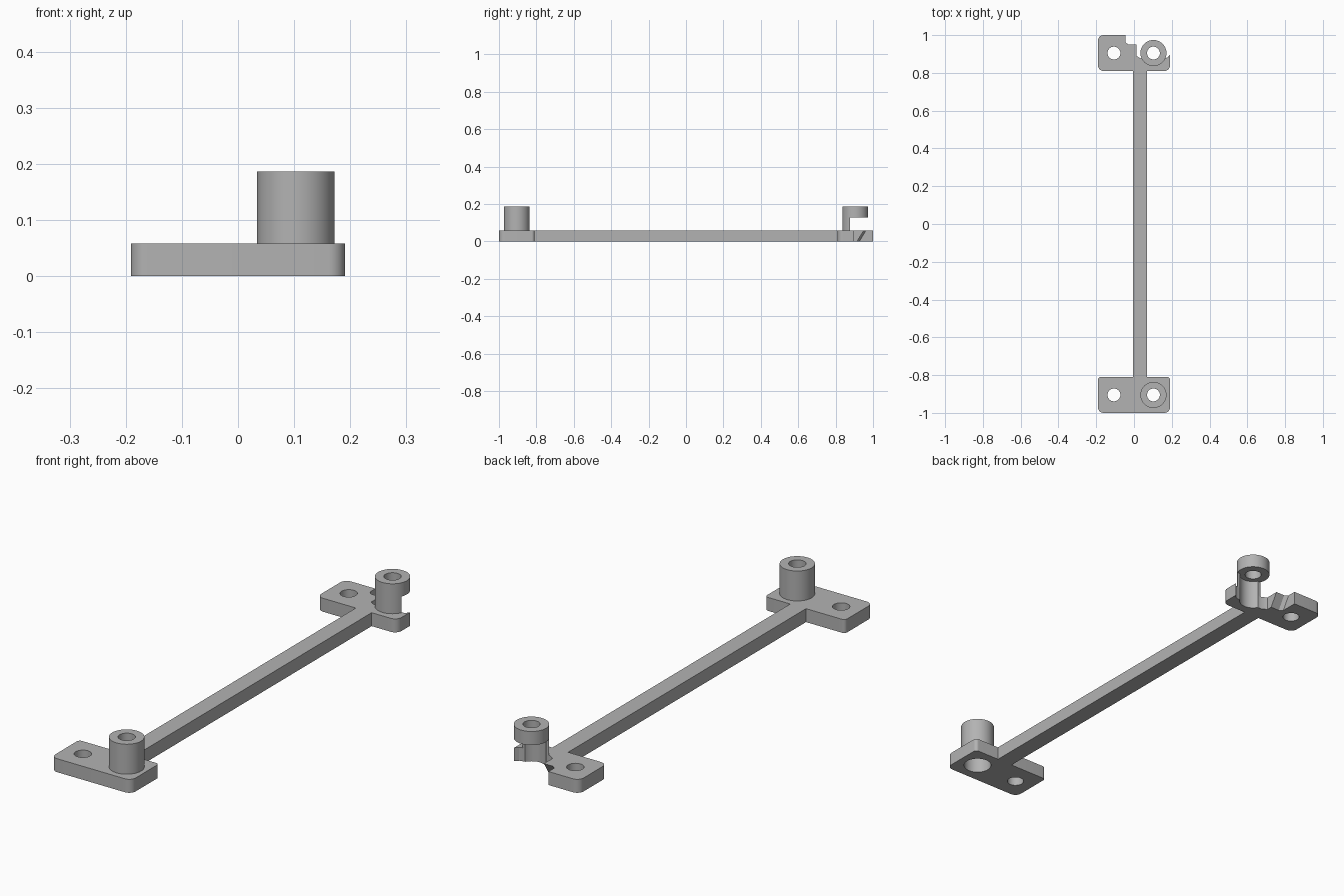
import bpy, bmesh, math
from mathutils import Vector

cube = bpy.data.objects.get("Cube")
if cube:
    bpy.data.objects.remove(cube, do_unlink=True)

THICK = 0.058      # plate and beam thickness
STEP = 0.128       # height of the wide bore
TOP = 0.187        # top of the posts
END = 0.905        # distance of the hole centres from the middle
POST_X, HOLE_X = 0.103, -0.106

grey = bpy.data.materials.new("plain grey")
grey.use_nodes = True
grey.diffuse_color = (0.45, 0.45, 0.45, 1)
grey.node_tree.nodes["Principled BSDF"].inputs["Base Color"].default_value = grey.diffuse_color


def make(name, bm):
    bmesh.ops.recalc_face_normals(bm, faces=bm.faces)
    mesh = bpy.data.meshes.new(name)
    bm.to_mesh(mesh)
    bm.free()
    mesh.materials.append(grey)
    ob = bpy.data.objects.new(name, mesh)
    bpy.context.collection.objects.link(ob)
    return ob


def prism(name, low, high, z0, z1):
    """Solid between two outlines with the same number of points."""
    bm = bmesh.new()
    a = [bm.verts.new((x, y, z0)) for x, y in low]
    b = [bm.verts.new((x, y, z1)) for x, y in high]
    bm.faces.new(a)
    bm.faces.new(b)
    for i in range(len(a)):
        j = (i + 1) % len(a)
        bm.faces.new((a[i], a[j], b[j], b[i]))
    return make(name, bm)


def cylinder(name, x, y, r, z0, z1, n=64):
    ring = [(x + r * math.cos(i * math.tau / n), y + r * math.sin(i * math.tau / n))
            for i in range(n)]
    return prism(name, ring, ring, z0, z1)


def box(name, x0, x1, y0, y1, z0, z1):
    ring = [(x0, y0), (x1, y0), (x1, y1), (x0, y1)]
    return prism(name, ring, ring, z0, z1)


def rounded(corners):
    """Outline from (x, y, radius) corners."""
    out = []
    for i, (x, y, r) in enumerate(corners):
        p = Vector((x, y))
        if not r:
            out.append((x, y))
            continue
        a = p + (Vector(corners[i - 1][:2]) - p).normalized() * r
        b = p + (Vector(corners[(i + 1) % len(corners)][:2]) - p).normalized() * r
        centre = a + b - p
        for k in range(9):
            t = k / 8 * math.pi / 2
            out.append(tuple(centre + (a - centre) * math.cos(t) + (b - centre) * math.sin(t)))
            # tangent arc: starts at a, ends at b
            out[-1] = tuple(centre - (b - p) * math.cos(t) - (a - p) * math.sin(t))
    return out


def cut(ob, cutters):
    bpy.context.view_layer.objects.active = ob
    for c in cutters:
        mod = ob.modifiers.new("cut", "BOOLEAN")
        mod.operation, mod.solver, mod.object = "DIFFERENCE", "EXACT", c
        bpy.ops.object.modifier_apply(modifier=mod.name)
    for c in cutters:
        bpy.data.objects.remove(c, do_unlink=True)


def holes(y):
    return [cylinder("cutter", HOLE_X, y, 0.034, -0.1, 0.3),
            cylinder("cutter", POST_X, y, 0.034, -0.1, 0.3),
            cylinder("cutter", POST_X, y, 0.057, -0.1, STEP)]


# Front plate
R = 0.03
W, INNER = 0.191, 0.81
front = rounded([(-W, -1, R), (W, -1, R), (W, -INNER, R / 2), (-W, -INNER, R / 2)])
front_plate = prism("front_plate", front, front, 0, THICK)

# Back plate with broken rear edge that slopes inward underneath
base = [(-W, 1, R), (-W, INNER, R), (W, INNER, R)]
edge_top = [(W, 0.897, 0), (0.178, 0.882, 0), (0.16, 0.877, 0), (0.035, 0.877, 0),
            (0.012, 0.89, 0), (0.012, 0.95, 0), (-0.03, 0.95, 0), (-0.045, 0.962, 0),
            (-0.045, 1, 0)]
edge_low = [(x, y - 0.035 if 0.94 < y < 0.97 else y, r) for x, y, r in edge_top]
back_plate = prism("back_plate", rounded(base + edge_low), rounded(base + edge_top), 0, THICK)

# Posts
front_post = cylinder("front_post", POST_X, -END, 0.069, THICK, TOP)
back_post = cylinder("back_post", POST_X, END, 0.069, THICK, TOP)

# Bores, and the opening under the cap of the back post
for plate, post, y in ((front_plate, front_post, -END), (back_plate, back_post, END)):
    cut(plate, holes(y))
    cut(post, holes(y))
cut(back_post, [box("cutter", -0.1, 0.3, 0.877, 1.1, -0.1, STEP)])

# Beam between the plates
beam = box("beam", -0.005, 0.07, -INNER, INNER, 0, THICK)

parts = [front_plate, back_plate, front_post, back_post, beam]
bpy.ops.object.select_all(action="DESELECT")
for ob in parts:
    ob.select_set(True)
bpy.context.view_layer.objects.active = beam
bpy.ops.object.shade_smooth_by_angle(angle=math.radians(30))
